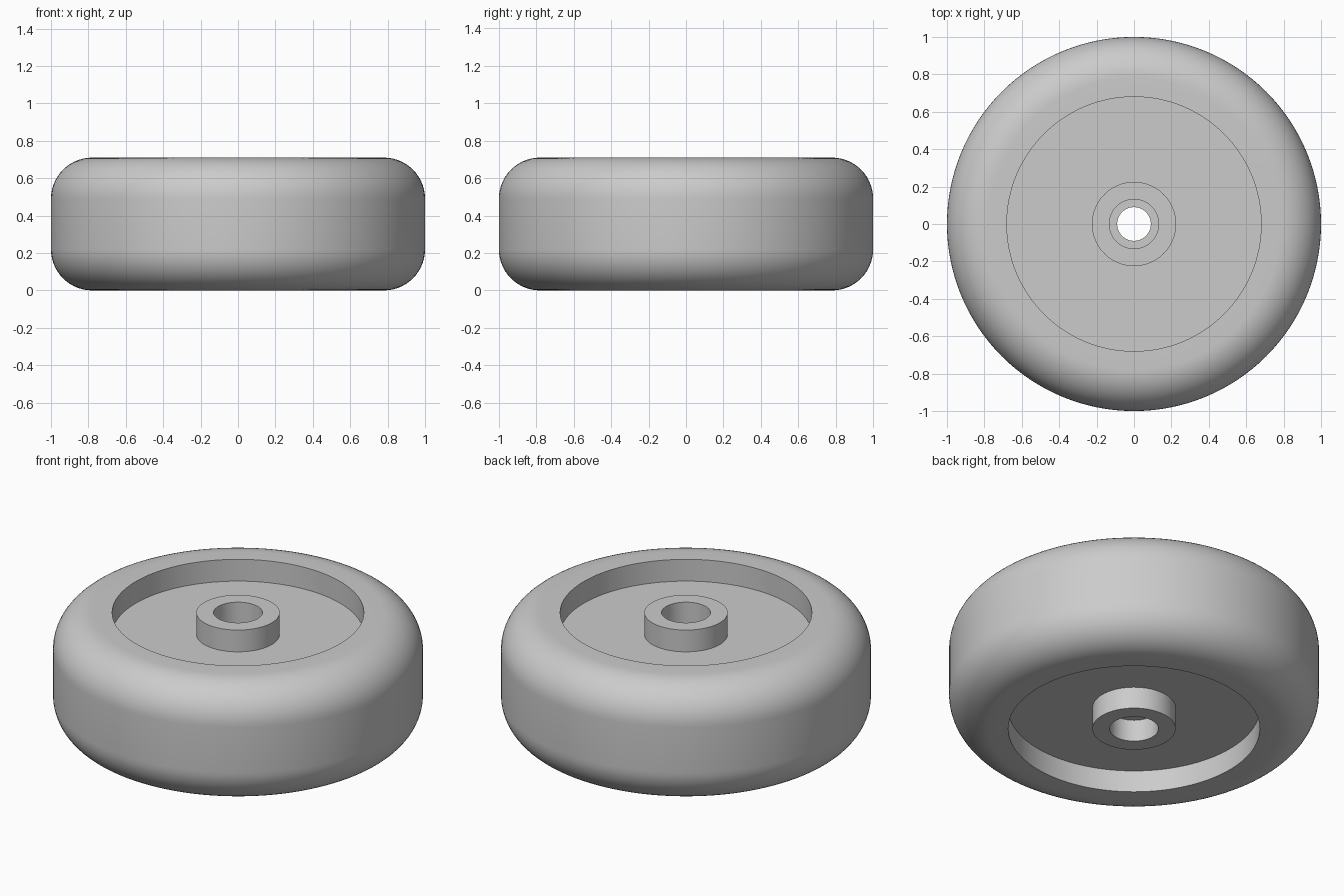
import bpy, bmesh, math

cube = bpy.data.objects.get("Cube")
if cube:
    bpy.data.objects.remove(cube, do_unlink=True)

HEIGHT, RADIUS, ROUND = 0.71, 1.0, 0.22
RECESS_R, HUB_R, BORE_R, HOLE_R = 0.68, 0.225, 0.132, 0.09
DEPTH = 0.13
SEGMENTS, ARC_STEPS = 128, 14

grey = bpy.data.materials.new("grey")
grey.use_nodes = True
colour = (0.6, 0.6, 0.6, 1)
grey.diffuse_color = colour
grey.node_tree.nodes["Principled BSDF"].inputs["Base Color"].default_value = colour

# Upper half of the cross-section: stepped bore, hub, recess, rounded tread
floor = HEIGHT - DEPTH
upper = [(HOLE_R, floor), (BORE_R, floor), (BORE_R, HEIGHT), (HUB_R, HEIGHT),
         (HUB_R, floor), (RECESS_R, floor), (RECESS_R, HEIGHT)]
for i in range(ARC_STEPS + 1):
    a = math.pi / 2 * (1 - i / ARC_STEPS)
    upper.append((RADIUS - ROUND + ROUND * math.cos(a),
                  HEIGHT - ROUND + ROUND * math.sin(a)))

# The lower half mirrors the upper half
profile = upper + [(r, HEIGHT - z) for r, z in reversed(upper)]

# Revolve the closed section around the axle
bm = bmesh.new()
verts = [bm.verts.new((r, 0, z)) for r, z in profile]
edges = [bm.edges.new((v, verts[(i + 1) % len(verts)])) for i, v in enumerate(verts)]
bmesh.ops.spin(bm, geom=verts + edges, cent=(0, 0, 0), axis=(0, 0, 1),
               angle=math.tau, steps=SEGMENTS, use_merge=True)
bmesh.ops.remove_doubles(bm, verts=bm.verts[:], dist=0.0001)
bmesh.ops.recalc_face_normals(bm, faces=bm.faces[:])

mesh = bpy.data.meshes.new("wheel")
bm.to_mesh(mesh)
bm.free()
mesh.materials.append(grey)
wheel = bpy.data.objects.new("wheel", mesh)
bpy.context.collection.objects.link(wheel)

# Smooth tread with crisp recess and hub edges
bpy.ops.object.select_all(action="DESELECT")
wheel.select_set(True)
bpy.context.view_layer.objects.active = wheel
bpy.ops.object.shade_smooth_by_angle(angle=math.radians(30))
